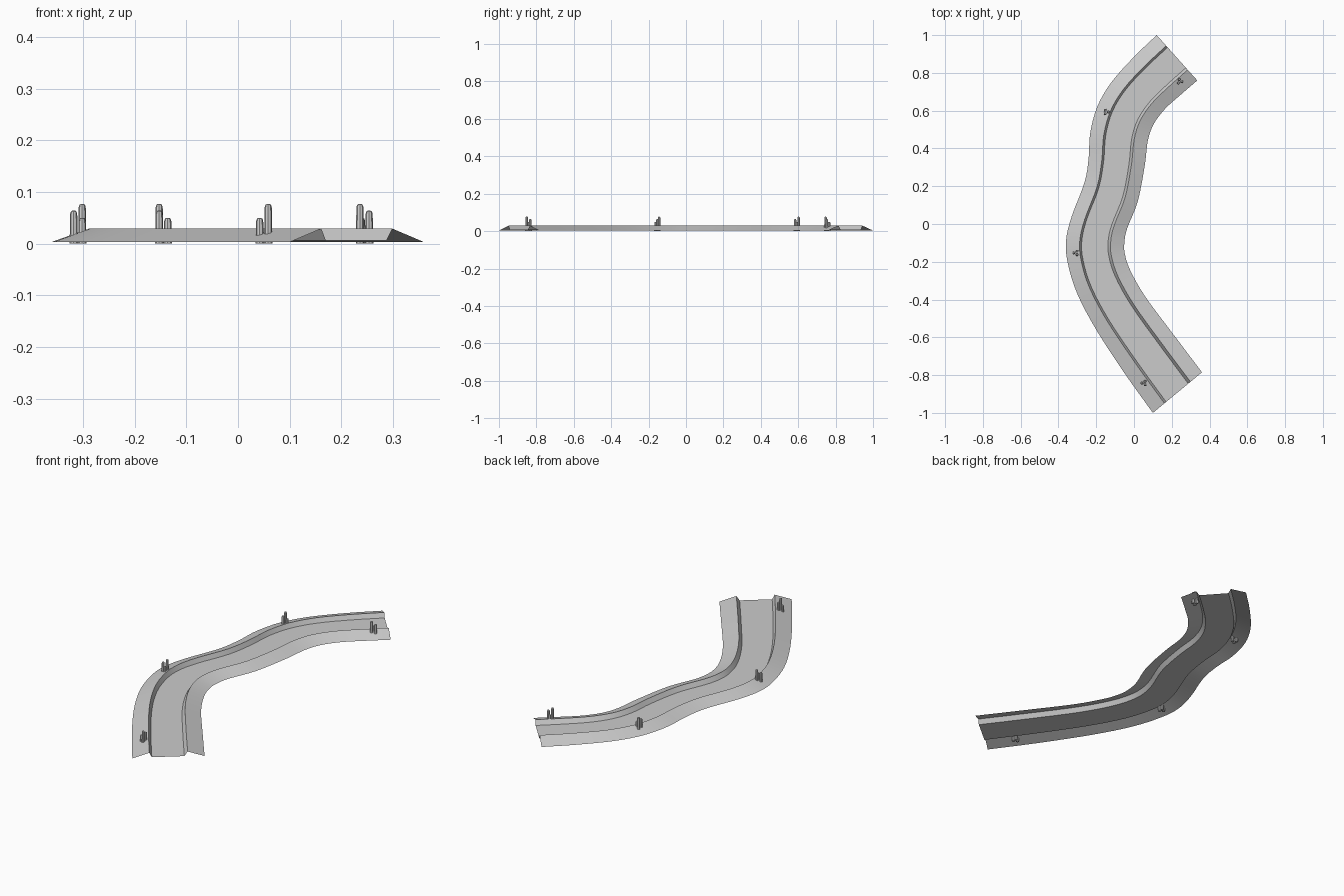
import bpy, bmesh, math
from mathutils import Vector

if "Cube" in bpy.data.objects:
    bpy.data.objects.remove(bpy.data.objects["Cube"])

grey = bpy.data.materials.new("plain grey")
grey.diffuse_color = (0.6, 0.6, 0.6, 1)
grey.use_nodes = True
grey.node_tree.nodes["Principled BSDF"].inputs["Base Color"].default_value = grey.diffuse_color

# Matched points on the left and right outer edges of the river (lx, ly, rx, ry)
ribs = [
    (0.10, -1.0, 0.36, -0.785), (-0.05, -0.79, 0.205, -0.58),
    (-0.20, -0.56, 0.06, -0.385), (-0.30, -0.37, -0.02, -0.245),
    (-0.35, -0.21, -0.049, -0.155), (-0.36, -0.09, -0.05, -0.09),
    (-0.33, 0.04, -0.035, -0.02), (-0.262, 0.22, 0.02, 0.12),
    (-0.24, 0.35, 0.057, 0.31), (-0.232, 0.48, 0.073, 0.44),
    (-0.195, 0.62, 0.105, 0.53), (-0.12, 0.75, 0.165, 0.61),
    (0.0, 0.885, 0.24, 0.678), (0.12, 1.0, 0.335, 0.76)]


def smooth_path(points, steps=4):
    """Catmull-Rom curve through the points."""
    p = [Vector(q) for q in points]
    p = [2 * p[0] - p[1]] + p + [2 * p[-1] - p[-2]]
    out = []
    for i in range(1, len(p) - 2):
        a, b, c, d = p[i - 1:i + 3]
        for s in range(steps):
            t = s / steps
            out.append(0.5 * (2 * b + (c - a) * t + (2 * a - 5 * b + 4 * c - d) * t ** 2
                              + (3 * b - a - 3 * c + d) * t ** 3))
    return out + [p[-2]]


def finish(name, bm):
    me = bpy.data.meshes.new(name)
    bm.to_mesh(me)
    bm.free()
    me.materials.append(grey)
    ob = bpy.data.objects.new(name, me)
    bpy.context.collection.objects.link(ob)
    bpy.ops.object.select_all(action='DESELECT')
    ob.select_set(True)
    bpy.context.view_layer.objects.active = ob
    bpy.ops.object.shade_smooth_by_angle(angle=math.radians(30))
    return ob


path = smooth_path(ribs)


def strip(name, profile):
    """Sweep a (fraction across, height) profile along the river."""
    bm = bmesh.new()
    rows = []
    for r in path:
        left, right = Vector((r[0], r[1])), Vector((r[2], r[3]))
        rows.append([bm.verts.new((*left.lerp(right, f), z)) for f, z in profile])
    for a, b in zip(rows, rows[1:]):
        for j in range(len(profile) - 1):
            bm.faces.new((a[j], a[j + 1], b[j + 1], b[j]))
    return finish(name, bm)


# Open sheets: sloped banks with a steep inner wall, and the water between
LOW, TOP, WATER = 0.003, 0.029, 0.006
strip("left_bank", [(0, LOW), (0.235, TOP), (0.27, WATER)])
strip("right_bank", [(0.72, WATER), (0.765, TOP), (1, LOW)])
strip("water", [(0.27, WATER), (0.72, WATER)])


def reed_cluster(name, x, y, turn):
    """Three round-topped stalks of different heights."""
    bm = bmesh.new()
    n = 8
    for k, h in enumerate((0.077, 0.064, 0.05)):
        ang = math.radians(turn + 120 * k)
        cx, cy = x + 0.011 * math.cos(ang), y + 0.011 * math.sin(ang)
        rings = []
        for r, z in ((0.008, 0), (0.0068, h - 0.006), (0.005, h - 0.0015), (0.0025, h)):
            rings.append([bm.verts.new((cx + r * math.cos(math.tau * i / n),
                                        cy + r * math.sin(math.tau * i / n), z))
                          for i in range(n)])
        for a, b in zip(rings, rings[1:]):
            for i in range(n):
                bm.faces.new((a[i], a[(i + 1) % n], b[(i + 1) % n], b[i]))
        bm.faces.new(rings[-1])
        bm.faces.new(rings[0][::-1])
    return finish(name, bm)


# Reeds along the banks
for i, (x, y, turn) in enumerate([(-0.307, -0.153, 60), (-0.147, 0.593, 120),
                                  (0.053, -0.842, 300), (0.243, 0.755, 230)]):
    reed_cluster(f"reed_cluster_{i + 1}", x, y, turn)
